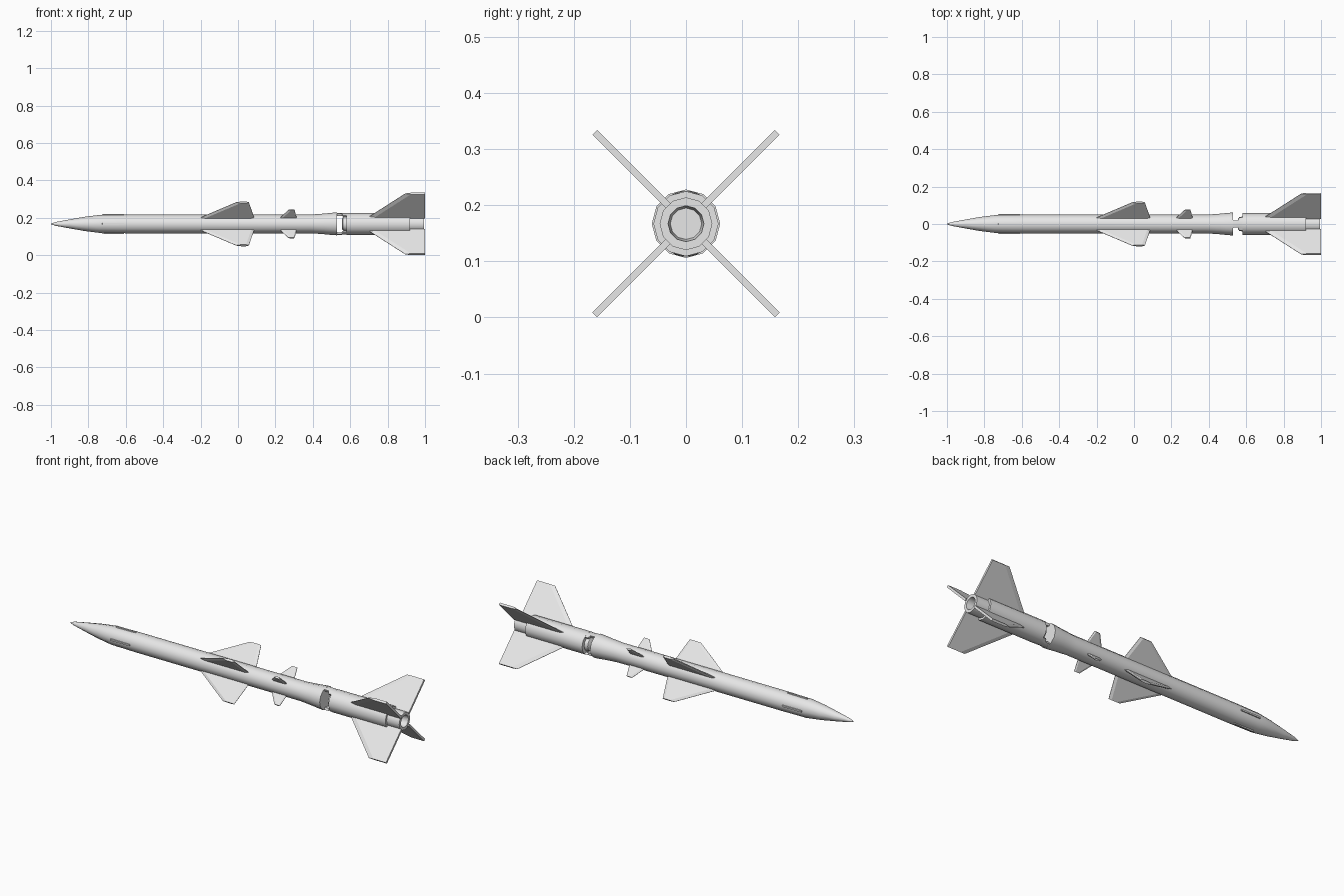
import bpy, bmesh
from math import sin, cos, pi, radians
from mathutils import Matrix

if "Cube" in bpy.data.objects:
    bpy.data.objects.remove(bpy.data.objects["Cube"], do_unlink=True)

AXIS_Z = 0.167   # height of the long axis
SIDES = 12

grey = bpy.data.materials.new("light_grey")
grey.use_nodes = True
grey.diffuse_color = (0.8, 0.8, 0.8, 1)
grey.node_tree.nodes["Principled BSDF"].inputs["Base Color"].default_value = (0.8, 0.8, 0.8, 1)


def finish(name, bm, turn=0, smooth=False):
    """Turn the mesh about the long axis, lift it to the axis height and shade it."""
    bm.transform(Matrix.Translation((0, 0, AXIS_Z)) @ Matrix.Rotation(radians(turn), 4, 'X'))
    bmesh.ops.recalc_face_normals(bm, faces=bm.faces)
    mesh = bpy.data.meshes.new(name)
    bm.to_mesh(mesh)
    bm.free()
    mesh.materials.append(grey)
    obj = bpy.data.objects.new(name, mesh)
    bpy.context.collection.objects.link(obj)
    if smooth:
        bpy.ops.object.select_all(action='DESELECT')
        obj.select_set(True)
        bpy.context.view_layer.objects.active = obj
        bpy.ops.object.shade_smooth_by_angle(angle=radians(35))


def loft(rings):
    """Closed solid skinned through rings that have equal point counts."""
    bm = bmesh.new()
    loops = [[bm.verts.new(p) for p in ring] for ring in rings]
    n = len(loops[0])
    for a, b in zip(loops, loops[1:]):
        for i in range(n):
            j = (i + 1) % n
            bm.faces.new((a[i], a[j], b[j], b[i]))
    bm.faces.new(loops[0][::-1])
    bm.faces.new(loops[-1])
    return bm


def turned(name, profile):
    """Solid of revolution from (x, radius) points."""
    rings = [[(x, r * cos(2 * pi * i / SIDES), r * sin(2 * pi * i / SIDES))
              for i in range(SIDES)] for x, r in profile]
    finish(name, loft(rings), smooth=True)


def fin(name, root, tip, bevel_front, bevel_back, turn, t=0.012):
    """Fin with bevelled edges; root and tip are (radius, front x, back x)."""
    rings = []
    for r, x0, x1 in (root, tip):
        chord = ((x0, 0.001 if bevel_front else t / 2), (x0 + bevel_front, t / 2),
                 (x1 - bevel_back, t / 2), (x1, 0.001 if bevel_back else t / 2))
        rings.append([(x, h, r) for x, h in chord] + [(x, -h, r) for x, h in chord[::-1]])
    bm = loft(rings)
    bmesh.ops.remove_doubles(bm, verts=bm.verts, dist=1e-5)
    finish(name, bm, turn)


def strut(name, turn):
    """Curved strip of shell that joins the two stages, flaring at the rear."""
    rings = []
    for x, spread, outer in ((0.52, 20, 0.059), (0.555, 20, 0.058),
                             (0.562, 36, 0.057), (0.59, 36, 0.057)):
        angles = [radians(spread * k / 2) for k in range(-2, 3)]
        rings.append([(x, outer * sin(a), outer * cos(a)) for a in angles]
                     + [(x, 0.046 * sin(a), 0.046 * cos(a)) for a in angles[::-1]])
    finish(name, loft(rings), turn, smooth=True)


# Main stage with pointed nose and flared rear
turned("main_body", [(-1, 0.002), (-0.975, 0.010), (-0.9, 0.024), (-0.82, 0.038),
                     (-0.74, 0.048), (-0.6, 0.050), (0.39, 0.050), (0.46, 0.055),
                     (0.51, 0.060), (0.53, 0.061)])

# Booster stage with stepped front and hollow nozzle
turned("booster", [(0.555, 0.025), (0.562, 0.036), (0.58, 0.040), (0.58, 0.058),
                   (0.92, 0.058), (0.92, 0.047), (0.995, 0.047), (0.995, 0.032),
                   (0.955, 0.028)])

# Struts across the gap between stages
for side, turn in (("top", 0), ("bottom", 180)):
    strut(side + "_strut", turn)

# Three sets of diagonal fins and four straight nose strakes
for i in range(4):
    a = 45 + 90 * i
    fin(f"tail_fin_{i + 1}", (0.045, 0.69, 1.0), (0.23, 0.895, 1.0), 0.03, 0, a)
    fin(f"wing_{i + 1}", (0.04, -0.215, 0.088), (0.163, -0.01, 0.058), 0.025, 0.015, a)
    fin(f"small_fin_{i + 1}", (0.04, 0.22, 0.315), (0.106, 0.27, 0.302), 0.012, 0.006, a, 0.01)
    fin(f"nose_strake_{i + 1}", (0.03, -0.73, -0.61), (0.054, -0.725, -0.61), 0, 0, 90 * i, 0.008)
